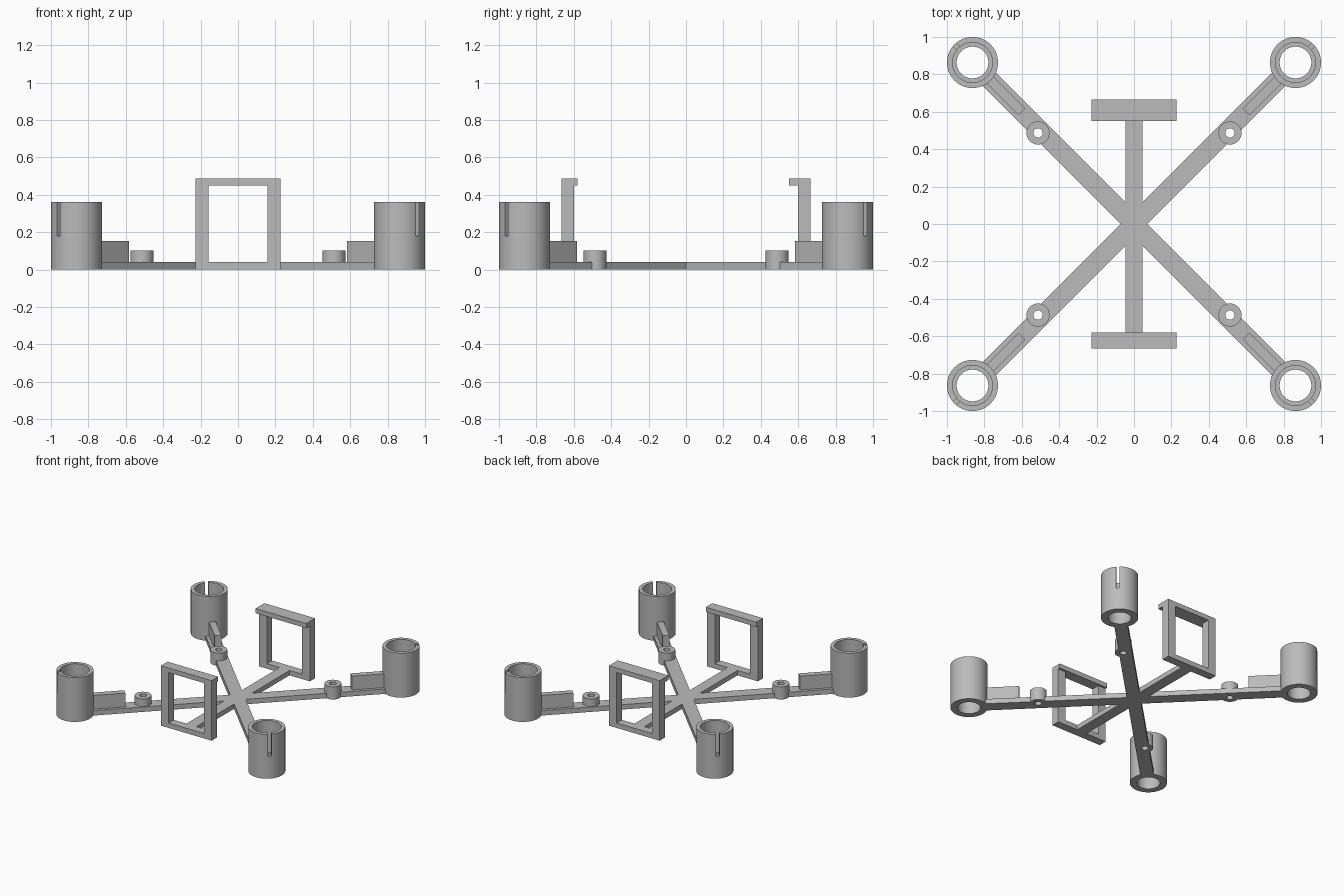
import bpy
import bmesh
from math import pi, radians
from mathutils import Matrix, Vector

if "Cube" in bpy.data.objects:
    bpy.data.objects.remove(bpy.data.objects["Cube"])

GREY = (0.5, 0.5, 0.5, 1)
grey = bpy.data.materials.new("plain_grey")
grey.use_nodes = True
grey.diffuse_color = GREY
grey.node_tree.nodes["Principled BSDF"].inputs["Base Color"].default_value = GREY

CUP = 0.8635            # cup centre on both axes
BOSS = (0.513, 0.487)   # screw boss centre
CORNERS = {"front_left": (1, -1), "front_right": (-1, -1),
           "back_left": (1, 1), "back_right": (-1, 1)}


def finish(name, bm, smooth=False):
    bmesh.ops.recalc_face_normals(bm, faces=bm.faces)
    mesh = bpy.data.meshes.new(name)
    bm.to_mesh(mesh)
    bm.free()
    mesh.materials.append(grey)
    obj = bpy.data.objects.new(name, mesh)
    bpy.context.collection.objects.link(obj)
    if smooth:
        select(obj)
        bpy.ops.object.shade_smooth_by_angle(angle=radians(30))
    return obj


def select(obj):
    bpy.ops.object.select_all(action='DESELECT')
    obj.select_set(True)
    bpy.context.view_layer.objects.active = obj


def box(name, lo, hi, turn=0):
    """Box between two corners, then turned about the world z axis."""
    lo, hi = Vector(lo), Vector(hi)
    bm = bmesh.new()
    bmesh.ops.create_cube(bm, size=1, matrix=Matrix.Rotation(turn, 4, 'Z')
                          @ Matrix.Translation((lo + hi) / 2)
                          @ Matrix.Diagonal((*(hi - lo), 1)))
    return finish(name, bm)


def lathe(name, profile, x, y, steps=64):
    """Spin a closed (radius, z) profile about a vertical axis."""
    bm = bmesh.new()
    ring = [bm.verts.new((r, 0, z)) for r, z in profile]
    edges = [bm.edges.new((a, b)) for a, b in zip(ring, ring[1:] + ring[:1])]
    bmesh.ops.spin(bm, geom=ring + edges, cent=(0, 0, 0), axis=(0, 0, 1),
                   angle=2 * pi, steps=steps, use_duplicate=False)
    bmesh.ops.remove_doubles(bm, verts=bm.verts, dist=0.0001)
    bmesh.ops.translate(bm, verts=bm.verts, vec=(x, y, 0))
    return finish(name, bm, True)


def extrude(name, outline, lo, hi):
    """Raise a flat outline from lo to hi."""
    bm = bmesh.new()
    face = bm.faces.new([bm.verts.new((x, y, lo)) for x, y in outline])
    top = bmesh.ops.extrude_face_region(bm, geom=[face])["geom"]
    bmesh.ops.translate(bm, verts=[v for v in top if isinstance(v, bmesh.types.BMVert)],
                        vec=(0, 0, hi - lo))
    return finish(name, bm)


def cut(obj, cutter):
    cutter.hide_render = True
    mod = obj.modifiers.new("cut", 'BOOLEAN')
    mod.operation, mod.solver, mod.object = 'DIFFERENCE', 'EXACT', cutter
    select(obj)
    bpy.ops.object.modifier_apply(modifier=mod.name)
    bpy.data.objects.remove(cutter)


# Flat base: four diagonal arms and two straight struts as one plate
END, HALF = 0.778, 0.035
quarter = [(0.07, 0), (END + HALF, END - HALF), (END - HALF, END + HALF),
           (0.045, 0.115), (0.045, 0.61)]
half = quarter + [(-x, y) for x, y in reversed(quarter)]
outline = half + [(x, -y) for x, y in reversed(half) if y > 0]
base = extrude("cross_base", outline, 0, 0.04)

for corner, (sx, sy) in CORNERS.items():
    turn = Vector((sx, sy)).angle_signed(Vector((1, 0)))

    # Screw boss with a through hole
    bx, by = BOSS[0] * sx, BOSS[1] * sy
    bm = bmesh.new()
    bmesh.ops.create_cone(bm, cap_ends=True, segments=32, radius1=0.025, radius2=0.025,
                          depth=0.3, matrix=Matrix.Translation((bx, by, 0)))
    cut(base, finish("hole_cutter", bm))
    lathe(corner + "_screw_boss", [(0.025, 0), (0.062, 0), (0.062, 0.103), (0.025, 0.103)],
          bx, by, 32)

    # Stepped motor cup with a slot on its outer side
    cup = lathe(corner + "_motor_cup",
                [(0.085, 0), (0.1365, 0), (0.1365, 0.36), (0.107, 0.36),
                 (0.107, 0.1), (0.085, 0.1)], CUP * sx, CUP * sy)
    reach = CUP * 2 ** 0.5
    cut(cup, box("slot_cutter", (reach + 0.05, -0.013, 0.18),
                 (reach + 0.2, 0.013, 0.5), turn))

    # Stiffening rib between arm and cup
    box(corner + "_rib", (0.848, -0.025, 0.02), (reach - 0.125, 0.025, 0.152), turn)

# Upright window frames with an inward lip along the top
for name, side, lip in (("front", -1, 0.58), ("back", 1, 0.552)):
    bm = bmesh.new()
    section = [(0.598, 0), (0.665, 0), (0.665, 0.488), (lip, 0.488),
               (lip, 0.45), (0.598, 0.45)]
    face = bm.faces.new([bm.verts.new((-0.228, side * y, z)) for y, z in section])
    ext = bmesh.ops.extrude_face_region(bm, geom=[face])["geom"]
    bmesh.ops.translate(bm, verts=[v for v in ext if isinstance(v, bmesh.types.BMVert)],
                        vec=(0.456, 0, 0))
    frame = finish(name + "_frame", bm)
    cut(frame, box("window_cutter", (-0.158, min(side * 0.5, side * 0.8), 0.04),
                   (0.158, max(side * 0.5, side * 0.8), 0.45)))
